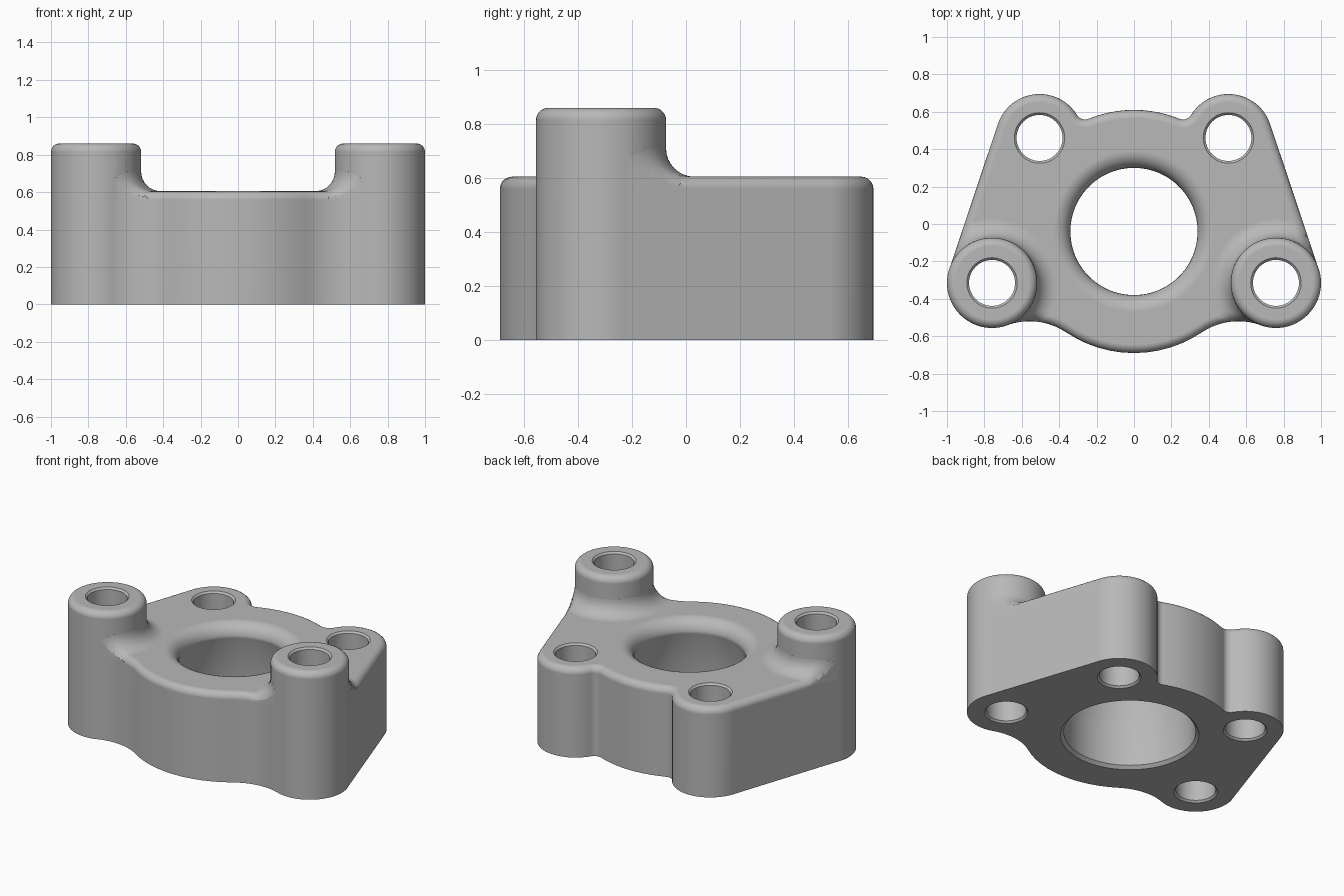
import bpy, bmesh, math
from mathutils import Vector

old = bpy.data.objects.get("Cube")
if old:
    bpy.data.objects.remove(old, do_unlink=True)

PLATE_Z, BOSS_Z, EDGE, SKIRT = 0.605, 0.86, 0.045, 0.105
CORE, CORE_R = Vector((0, -0.04)), 0.65
BOSS, BOSS_R = Vector((0.759, -0.315)), 0.24
LUG, LUG_R = Vector((0.505, 0.46)), 0.235

metal = bpy.data.materials.new("grey metal")
metal.use_nodes = True
metal.diffuse_color = (0.48, 0.48, 0.48, 1)
metal.node_tree.nodes["Principled BSDF"].inputs["Base Color"].default_value = metal.diffuse_color


def make_object(name, bm):
    bmesh.ops.recalc_face_normals(bm, faces=bm.faces)
    mesh = bpy.data.meshes.new(name)
    bm.to_mesh(mesh)
    bm.free()
    mesh.materials.append(metal)
    obj = bpy.data.objects.new(name, mesh)
    bpy.context.collection.objects.link(obj)
    return obj


def lathe(name, profile, center, steps=64, adjust=None):
    """Capped solid of revolution from (radius, height) points."""
    bm = bmesh.new()
    rings = []
    for r, z in profile:
        ring = []
        for i in range(steps):
            a = math.tau * i / steps
            x, y = center[0] + r * math.cos(a), center[1] + r * math.sin(a)
            ring.append(bm.verts.new((x, y, z - (adjust(x, y) if adjust else 0))))
        rings.append(ring)
    for lo, hi in zip(rings, rings[1:]):
        for i in range(steps):
            j = (i + 1) % steps
            bm.faces.new((lo[i], lo[j], hi[j], hi[i]))
    bm.faces.new(rings[0])
    bm.faces.new(rings[-1])
    return make_object(name, bm)


def prism(name, points, height, rounding=0):
    bm = bmesh.new()
    base = bm.faces.new([bm.verts.new((p.x, p.y, 0)) for p in points])
    top = bmesh.ops.extrude_face_region(bm, geom=[base], use_keep_orig=True)["geom"]
    verts = [g for g in top if isinstance(g, bmesh.types.BMVert)]
    bmesh.ops.translate(bm, verts=verts, vec=(0, 0, height))
    bmesh.ops.recalc_face_normals(bm, faces=bm.faces)
    if rounding:
        rim = [e for e in bm.edges if all(v.co.z > height / 2 for v in e.verts)]
        bmesh.ops.bevel(bm, geom=rim, offset=rounding, segments=5, profile=0.5,
                        affect='EDGES', clamp_overlap=False)
    return make_object(name, bm)


def combine(target, other, operation):
    mod = target.modifiers.new(operation.lower(), 'BOOLEAN')
    mod.operation, mod.object, mod.solver = operation, other, 'EXACT'
    bpy.context.view_layer.objects.active = target
    bpy.ops.object.modifier_apply(modifier=mod.name)
    bpy.data.objects.remove(other, do_unlink=True)


# Outline from tangent arcs
def heading(v):
    return math.atan2(v.y, v.x)


def blend_center(c1, r1, c2, r2, side):
    d = c2 - c1
    along = (d.length_squared + r1 * r1 - r2 * r2) / (2 * d.length)
    u = d.normalized()
    return c1 + u * along + Vector((-u.y, u.x)) * side * math.sqrt(r1 * r1 - along * along)


def arc(c, r, a0, a1, ccw=True):
    sweep = (a1 - a0) % math.tau
    if not ccw:
        sweep -= math.tau
    n = max(5, round(abs(sweep) / math.radians(6)))
    return [c + r * Vector((math.cos(a0 + sweep * i / n), math.sin(a0 + sweep * i / n)))
            for i in range(n + 1)]


def outline():
    f1, f2 = 0.35, 0.05
    front = blend_center(CORE, CORE_R + f1, BOSS, BOSS_R + f1, -1)
    back = blend_center(CORE, CORE_R + f2, LUG, LUG_R + f2, 1)
    d = LUG - BOSS
    side = heading(d) - math.acos((BOSS_R - LUG_R) / d.length)
    half = (arc(CORE, CORE_R, -math.pi / 2, heading(front - CORE))
            + arc(front, f1, heading(CORE - front), heading(BOSS - front), False)
            + arc(BOSS, BOSS_R, heading(front - BOSS), side)
            + arc(LUG, LUG_R, side, heading(back - LUG))
            + arc(back, f2, heading(LUG - back), heading(CORE - back), False)
            + arc(CORE, CORE_R, heading(back - CORE), math.pi / 2))
    points = half + [Vector((-p.x, p.y)) for p in reversed(half)]
    return [p for i, p in enumerate(points) if (p - points[i - 1]).length > 1e-4]


EDGE_POINTS = outline()


def edge_drop(x, y):
    """How far the rounded rim lies below the flat top at a point."""
    p, best, inside = Vector((x, y)), 9, True
    for a, b in zip(EDGE_POINTS, EDGE_POINTS[1:] + EDGE_POINTS[:1]):
        ab = b - a
        t = min(1, max(0, (p - a).dot(ab) / ab.length_squared))
        dist = (p - a - ab * t).length
        if dist < best:
            best, inside = dist, ab.x * (p - a).y - ab.y * (p - a).x > 0
    gap = EDGE - min(EDGE, best) if inside else EDGE
    return EDGE - math.sqrt(max(0, EDGE ** 2 - gap ** 2))


# Plate with rounded top rim
flange = prism("flange_body", EDGE_POINTS, PLATE_Z, EDGE)

quarter = [math.pi / 2 * i / 8 for i in range(9)]
R = BOSS_R + 0.001
boss_profile = [(R, 0)] + [(R - EDGE + EDGE * math.cos(a), BOSS_Z - EDGE + EDGE * math.sin(a))
                           for a in quarter]
skirt_profile = [(R + SKIRT + 0.004, 0.3), (R + SKIRT + 0.004, PLATE_Z - 0.003)]
skirt_profile += [(R + SKIRT - SKIRT * math.sin(a), PLATE_Z + SKIRT - SKIRT * math.cos(a))
                  for a in quarter]
skirt_profile += [(R - 0.04, PLATE_Z + SKIRT)]

# Tall front bosses with concave base fillets
for s in (1, -1):
    place = (s * BOSS.x, BOSS.y)
    skirt = lathe("boss_fillet", skirt_profile, place, 96, edge_drop)
    clip = prism("clip", [p * 0.999 for p in EDGE_POINTS], 1)
    combine(skirt, clip, 'INTERSECT')
    combine(flange, skirt, 'UNION')
    combine(flange, lathe("boss", boss_profile, place), 'UNION')

# Chamfered bolt holes
for c, top in ((BOSS, BOSS_Z), (LUG, PLATE_Z)):
    for s in (1, -1):
        hole = [(0.145, -0.01), (0.123, 0.012), (0.123, top - 0.012), (0.145, top + 0.01)]
        combine(flange, lathe("hole", hole, (s * c.x, c.y), 48), 'DIFFERENCE')

# Central bore: counterbore below, tapered throat, rounded lip
lip = 0.09
bore = [(0.435, -0.01), (0.405, 0.02), (0.405, 0.28), (0.34, PLATE_Z - lip)]
bore += [(0.34 + lip - lip * math.cos(a), PLATE_Z - lip + lip * math.sin(a)) for a in quarter[1:]]
bore += [(0.34 + lip, 0.7)]
combine(flange, lathe("bore", bore, CORE, 96), 'DIFFERENCE')

# Smooth shading with crisp edges
bpy.ops.object.select_all(action='DESELECT')
flange.select_set(True)
bpy.context.view_layer.objects.active = flange
bpy.ops.object.shade_smooth_by_angle(angle=math.radians(32))
weighted = flange.modifiers.new("weighted_normals", 'WEIGHTED_NORMAL')
weighted.keep_sharp = True
